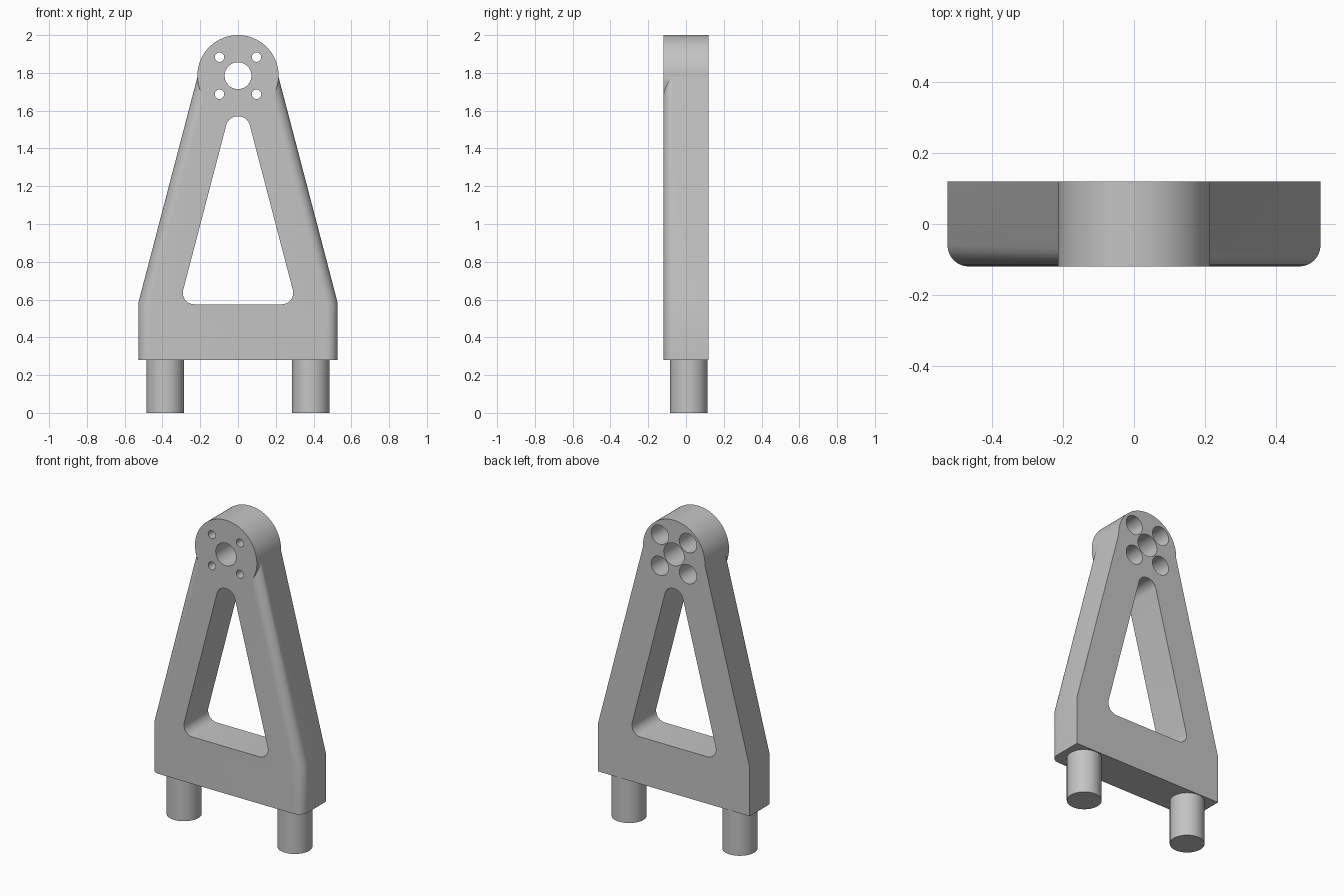
import bpy, bmesh, math
from mathutils import Vector

if "Cube" in bpy.data.objects:
    bpy.data.objects.remove(bpy.data.objects["Cube"], do_unlink=True)

grey = bpy.data.materials.new("machined grey")
grey.use_nodes = True
grey.diffuse_color = (0.55, 0.55, 0.55, 1)
grey.node_tree.nodes["Principled BSDF"].inputs["Base Color"].default_value = (0.55, 0.55, 0.55, 1)

HALF = 0.12           # half thickness of the bracket
HUB_Z, HUB_R = 1.785, 0.215


def prism(name, outline, y0, y1, fillet=0):
    """Extrude an x-z outline along y, optionally rounding the front side edges."""
    bm = bmesh.new()
    face = bm.faces.new([bm.verts.new((x, y0, z)) for x, z in outline])
    made = bmesh.ops.extrude_face_region(bm, geom=[face])["geom"]
    bmesh.ops.translate(bm, vec=(0, y1 - y0, 0),
                        verts=[g for g in made if isinstance(g, bmesh.types.BMVert)])
    bmesh.ops.recalc_face_normals(bm, faces=bm.faces)
    if fillet:
        sides = [e for e in bm.edges
                 if all(abs(v.co.y - y0) < 1e-5 for v in e.verts)
                 and abs(e.verts[0].co.z - e.verts[1].co.z) > 0.1]
        bmesh.ops.bevel(bm, geom=sides, offset=fillet, segments=8,
                        profile=0.5, affect='EDGES')
    mesh = bpy.data.meshes.new(name)
    bm.to_mesh(mesh)
    bm.free()
    mesh.materials.append(grey)
    ob = bpy.data.objects.new(name, mesh)
    bpy.context.collection.objects.link(ob)
    return ob


def circle(x, z, r, n=48):
    return [(x + r * math.cos(2 * math.pi * i / n), z + r * math.sin(2 * math.pi * i / n))
            for i in range(n)]


def rounded(corners, r, n=10):
    """Round every corner of a convex counter-clockwise outline."""
    pts = []
    for i, c in enumerate(corners):
        c = Vector(c)
        a = (Vector(corners[i - 1]) - c).normalized()
        b = (Vector(corners[(i + 1) % len(corners)]) - c).normalized()
        half = a.angle(b) / 2
        centre = c + (a + b).normalized() * (r / math.sin(half))
        start = c + a * (r / math.tan(half)) - centre
        turn = math.pi - 2 * half
        for k in range(n + 1):
            t = turn * k / n
            pts.append((centre.x + start.x * math.cos(t) - start.y * math.sin(t),
                        centre.y + start.x * math.sin(t) + start.y * math.cos(t)))
    return pts


def combine(target, other, operation):
    mod = target.modifiers.new(operation.lower(), 'BOOLEAN')
    mod.operation, mod.solver, mod.object = operation, 'EXACT', other
    bpy.context.view_layer.objects.active = target
    bpy.ops.object.modifier_apply(modifier=mod.name)
    bpy.data.objects.remove(other, do_unlink=True)


def smooth(ob):
    bpy.ops.object.select_all(action='DESELECT')
    ob.select_set(True)
    bpy.context.view_layer.objects.active = ob
    bpy.ops.object.shade_smooth_by_angle(angle=math.radians(25))


# Tapered frame with rounded front sides, joined to the round hub
right_side = [(0.527, 0.28), (0.527, 0.585), (0.213, HUB_Z)]
outline = right_side + [(-x, z) for x, z in reversed(right_side)]
frame = prism("bracket_frame", outline, -HALF, HALF, fillet=0.06)
combine(frame, prism("hub", circle(0, HUB_Z, HUB_R, 96), -HALF, HALF), 'UNION')

# Tapered opening
window = rounded([(-0.31, 0.575), (0.31, 0.575), (0.05, 1.57), (-0.05, 1.57)], 0.06)
combine(frame, prism("window_cutter", window, -0.2, 0.2), 'DIFFERENCE')

# Central bore and four bolt holes counterbored from the back
combine(frame, prism("bore_cutter", circle(0, HUB_Z, 0.071), -0.2, 0.2), 'DIFFERENCE')
for sx in (-1, 1):
    for sz in (-1, 1):
        x, z = sx * 0.098, HUB_Z + sz * 0.098
        combine(frame, prism("bolt_cutter", circle(x, z, 0.025, 32), -0.2, 0.2), 'DIFFERENCE')
        combine(frame, prism("counterbore_cutter", circle(x, z, 0.06), -0.06, 0.2), 'DIFFERENCE')
smooth(frame)

# Mounting pegs
for side, x in (("left", 0.385), ("right", -0.385)):
    bpy.ops.mesh.primitive_cylinder_add(vertices=64, radius=0.1, depth=0.28,
                                        location=(x, 0.015, 0.14))
    peg = bpy.context.object
    peg.name = side + "_mounting_peg"
    peg.data.materials.append(grey)
    smooth(peg)
